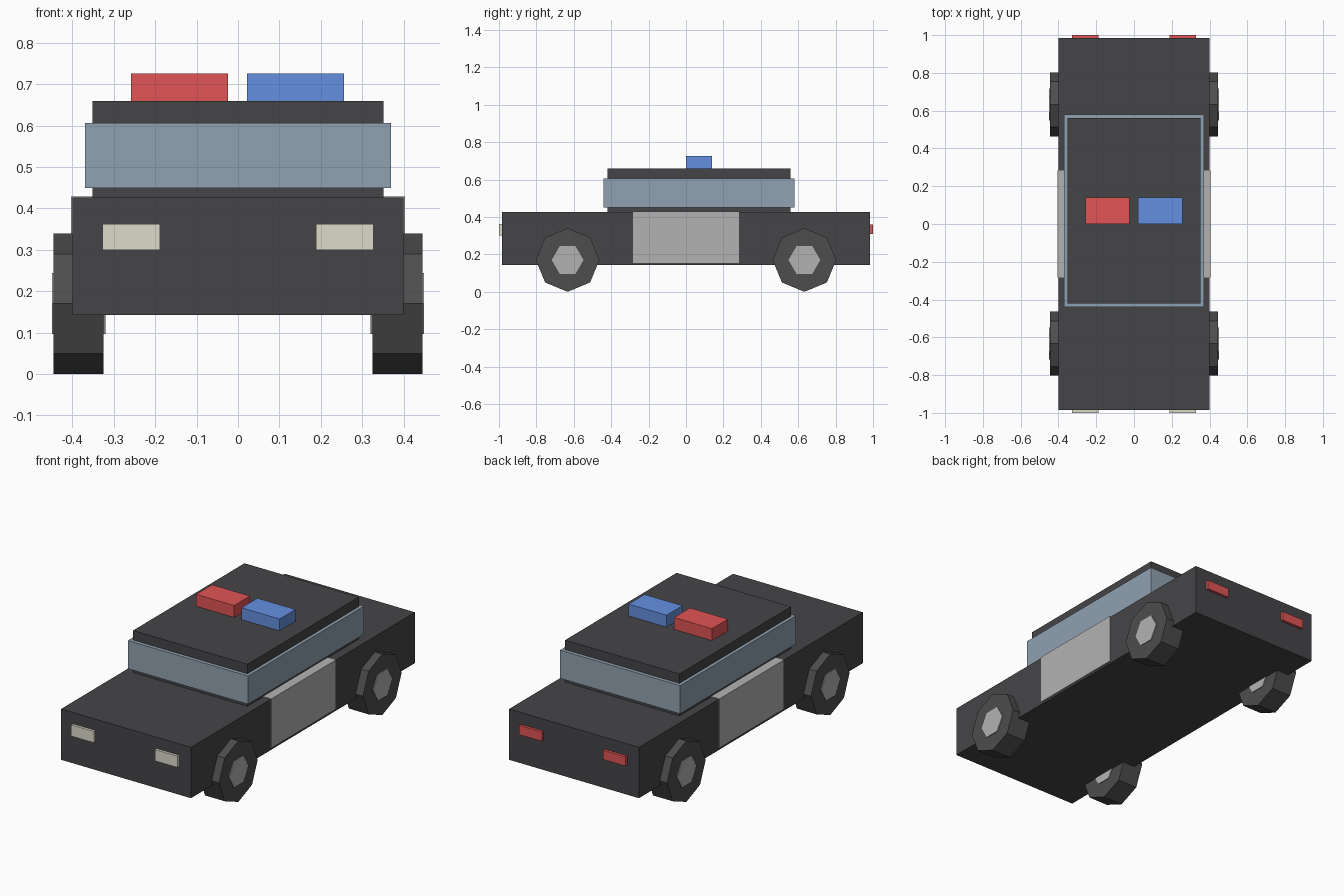
import bpy, bmesh
from math import radians
from mathutils import Matrix

if "Cube" in bpy.data.objects:
    bpy.data.objects.remove(bpy.data.objects["Cube"])


def material(name, rgb):
    m = bpy.data.materials.new(name)
    m.diffuse_color = (*rgb, 1)
    m.use_nodes = True
    m.node_tree.nodes["Principled BSDF"].inputs["Base Color"].default_value = m.diffuse_color
    return m


PAINT = material("dark_paint", (0.06, 0.06, 0.065))
RUBBER = material("rubber", (0.075, 0.075, 0.075))
PANEL = material("light_grey", (0.45, 0.45, 0.45))
GLASS = material("glass", (0.28, 0.36, 0.44))
RED = material("red", (0.75, 0.09, 0.09))
BLUE = material("blue", (0.13, 0.28, 0.75))
CREAM = material("cream", (0.73, 0.70, 0.60))


def finish(name, bm, mat):
    mesh = bpy.data.meshes.new(name)
    bm.to_mesh(mesh)
    bm.free()
    mesh.materials.append(mat)
    ob = bpy.data.objects.new(name, mesh)
    bpy.context.collection.objects.link(ob)
    return ob


def box(name, mat, x, y, z):
    """Box from (min, max) ranges on each axis."""
    bm = bmesh.new()
    bmesh.ops.create_cube(bm, size=1)
    bmesh.ops.scale(bm, vec=[b - a for a, b in (x, y, z)], verts=bm.verts)
    bmesh.ops.translate(bm, vec=[(a + b) / 2 for a, b in (x, y, z)], verts=bm.verts)
    return finish(name, bm, mat)


def disc(name, mat, sides, radius, width, centre):
    """Prism with its axis along x and a corner pointing along y."""
    bm = bmesh.new()
    bmesh.ops.create_cone(bm, cap_ends=True, segments=sides, radius1=radius,
                          radius2=radius, depth=width,
                          matrix=Matrix.Translation(centre) @ Matrix.Rotation(radians(90), 4, 'Y'))
    return finish(name, bm, mat)


# Body, doors and cabin
box("body", PAINT, (-0.4, 0.4), (-0.985, 0.985), (0.143, 0.426))
box("door_panels", PANEL, (-0.404, 0.404), (-0.284, 0.284), (0.155, 0.429))
box("cabin", PAINT, (-0.352, 0.352), (-0.42, 0.56), (0.42, 0.66))
box("windows", GLASS, (-0.37, 0.37), (-0.44, 0.58), (0.45, 0.607))

# Roof lights
box("roof_light_red", RED, (-0.258, -0.024), (0.0, 0.14), (0.65, 0.726))
box("roof_light_blue", BLUE, (0.022, 0.256), (0.0, 0.14), (0.65, 0.726))

# Paired lamps and wheels
for side, s in (("left", -1), ("right", 1)):
    lamp_x = sorted((s * 0.188, s * 0.328))
    box(f"headlight_{side}", CREAM, lamp_x, (-1.0, -0.97), (0.30, 0.363))
    box(f"tail_light_{side}", RED, lamp_x, (0.97, 1.0), (0.308, 0.36))
    for end, y in (("front", -0.633), ("rear", 0.633)):
        centre = (s * 0.385, y, 0.17)
        disc(f"tyre_{end}_{side}", RUBBER, 8, 0.17, 0.121, centre)
        disc(f"hub_{end}_{side}", PANEL, 6, 0.085, 0.129, centre)
